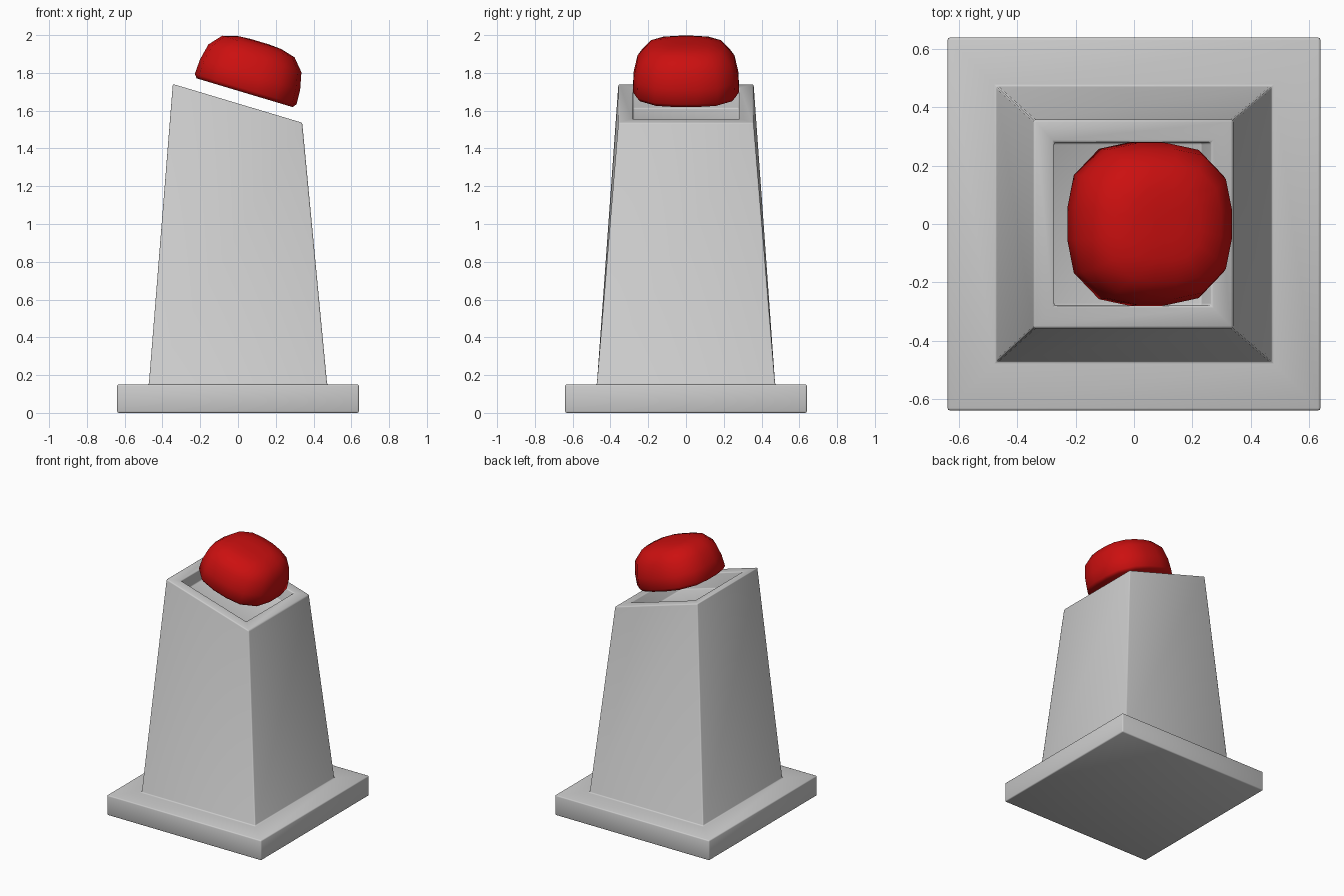
import bpy, bmesh, math
from mathutils import Matrix, Vector

if "Cube" in bpy.data.objects:
    bpy.data.objects.remove(bpy.data.objects["Cube"])

TILT = math.atan(0.205 / 0.685)          # slope of the console top
NORMAL = Vector((math.sin(TILT), 0, math.cos(TILT)))


def finish(name, bm):
    bmesh.ops.recalc_face_normals(bm, faces=bm.faces)
    me = bpy.data.meshes.new(name)
    bm.to_mesh(me)
    bm.free()
    ob = bpy.data.objects.new(name, me)
    bpy.context.collection.objects.link(ob)
    for p in me.polygons:
        p.use_smooth = True
    return ob


def loft(name, rings):
    """Skin a stack of closed rings and cap both ends."""
    bm = bmesh.new()
    loops = [[bm.verts.new(p) for p in r] for r in rings]
    n = len(rings[0])
    for a, b in zip(loops, loops[1:]):
        for i in range(n):
            j = (i + 1) % n
            bm.faces.new((a[i], a[j], b[j], b[i]))
    bm.faces.new(loops[0][::-1])
    bm.faces.new(loops[-1])
    return finish(name, bm)


def rect(x0, x1, y, z):
    """Rectangle ring; z is a height or a function of x."""
    f = z if callable(z) else (lambda x: z)
    return [Vector((x, s, f(x))) for x, s in ((x0, -y), (x1, -y), (x1, y), (x0, y))]


# Pedestal: plinth, tapered column, sloped rim and recessed panel
slope = lambda x: 1.741 - (x + 0.345) * math.tan(TILT)
inner = rect(-0.272, 0.265, 0.28, slope)
floor = [p - NORMAL * 0.115 for p in inner]
pedestal = loft("pedestal", [
    rect(-0.64, 0.64, 0.64, 0.0),
    rect(-0.64, 0.64, 0.64, 0.15),
    rect(-0.472, 0.472, 0.472, 0.15),
    rect(-0.345, 0.34, 0.358, slope),
    inner, floor])
bev = pedestal.modifiers.new("soft_edges", 'BEVEL')
bev.width = 0.008
bev.segments = 2
bev.limit_method = 'ANGLE'
bev.angle_limit = math.radians(30)

# Push button: 16-sided rounded-square dome floating above the panel
quarter = [(0.281, 0.057), (0.258, 0.168), (0.168, 0.258), (0.057, 0.281)]
section = [Matrix.Rotation(k * math.pi / 2, 2) @ Vector(p)
           for k in range(4) for p in quarter]
profile = [(0.265, 0.0), (0.281, 0.02), (0.277, 0.10), (0.257, 0.19),
           (0.20, 0.255), (0.12, 0.277), (0.05, 0.282)]
place = Matrix.Translation((0.035, 0, 1.695)) @ Matrix.Rotation(TILT, 4, 'Y')
button = loft("push_button", [
    [place @ Vector((p.x * r / 0.281, p.y * r / 0.281, h)) for p in section]
    for r, h in profile])

red = bpy.data.materials.new("red")
red.diffuse_color = (0.6, 0.005, 0.005, 1)
red.use_nodes = True
red.node_tree.nodes["Principled BSDF"].inputs["Base Color"].default_value = red.diffuse_color
button.data.materials.append(red)
